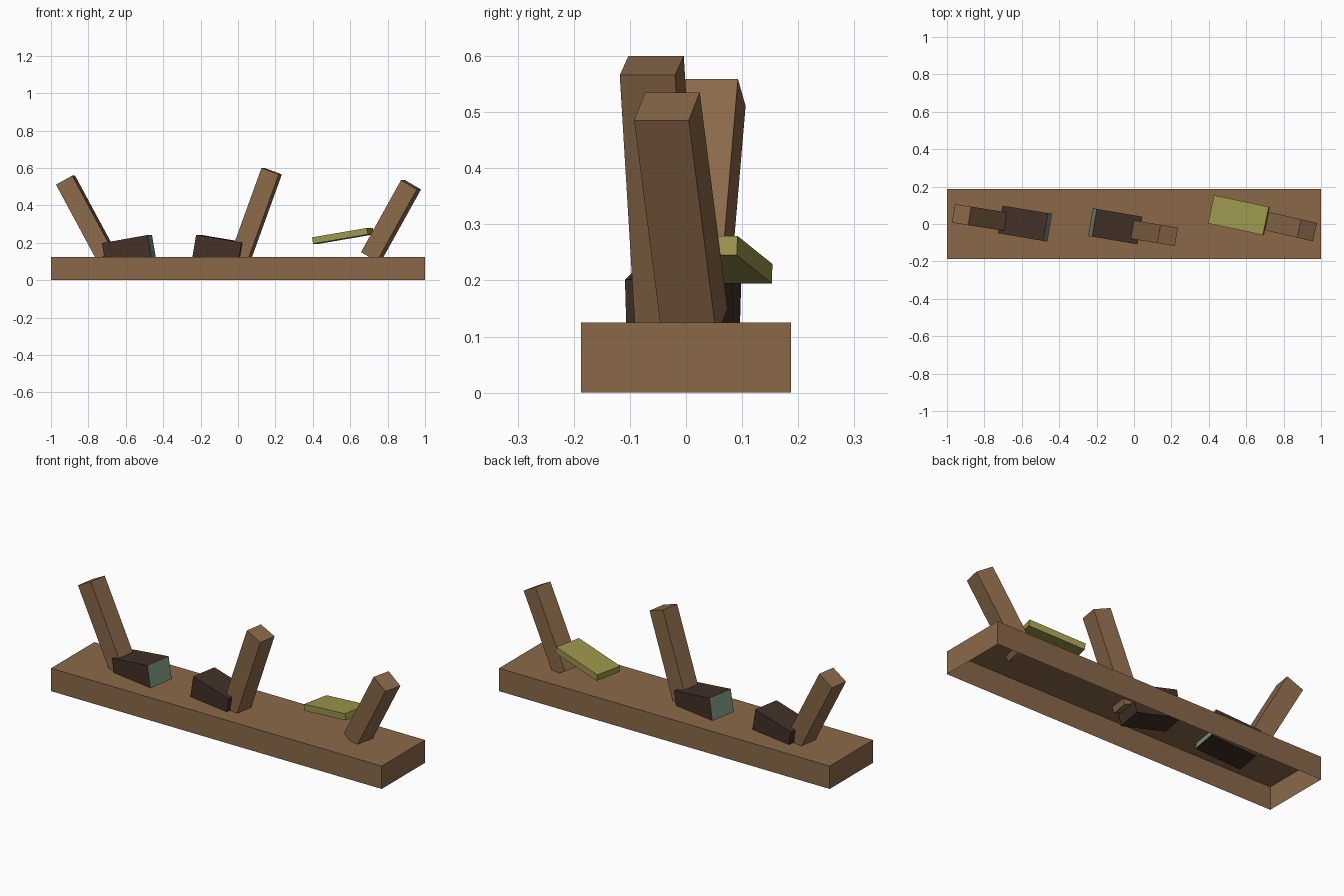
import bpy
import bmesh
from math import radians
from mathutils import Euler, Vector

default = bpy.data.objects.get("Cube")
if default:
    bpy.data.objects.remove(default, do_unlink=True)


def material(name, rgb):
    """Flat material from 0-255 display values, stored as linear."""
    linear = [((c / 255 + 0.055) / 1.055) ** 2.4 for c in rgb]
    mat = bpy.data.materials.new(name)
    mat.use_nodes = True
    mat.diffuse_color = (*linear, 1)
    mat.node_tree.nodes["Principled BSDF"].inputs["Base Color"].default_value = (*linear, 1)
    return mat


wood = material("brown wood", (138, 105, 73))
dark = material("dark brown", (66, 49, 39))
green = material("grey green", (125, 152, 132))
olive = material("olive yellow", (156, 150, 76))


def box(name, size, centre, mats, pitch=0, yaw=0, end=0, open_bottom=False):
    """Box turned about y then z; end = +1/-1 gives that x face the second material."""
    bm = bmesh.new()
    bmesh.ops.create_cube(bm, size=1)
    bmesh.ops.scale(bm, vec=size, verts=bm.verts)
    bm.normal_update()
    if end:
        for face in bm.faces:
            face.material_index = int(face.normal.x * end > 0.9)
    if open_bottom:
        bottom = [f for f in bm.faces if f.normal.z < -0.9]
        bmesh.ops.delete(bm, geom=bottom, context='FACES_ONLY')
    mesh = bpy.data.meshes.new(name)
    bm.to_mesh(mesh)
    bm.free()
    for mat in mats:
        mesh.materials.append(mat)
    obj = bpy.data.objects.new(name, mesh)
    obj.location = centre
    obj.rotation_euler = (0, radians(pitch), radians(yaw))
    bpy.context.collection.objects.link(obj)
    return obj


def post(name, top, length, lean, yaw):
    """Square post placed by the centre of its top end."""
    axis = Euler((0, radians(lean), radians(yaw))).to_matrix() @ Vector((0, 0, 1))
    box(name, (0.1, 0.1, length), Vector(top) - axis * length / 2, [wood], lean, yaw)


# Hollow base, open underneath
box("base", (2, 0.374, 0.125), (0, 0, 0.0625), [wood], open_bottom=True)

# Leaning posts
post("right_post", (-0.922, 0.05, 0.535), 0.46, -28.6, -9)
post("middle_post", (0.18, -0.061, 0.583), 0.5, 20.1, -9.5)
post("left_post", (0.925, -0.034, 0.51), 0.443, 29.7, -13)

# Sunken blocks with one green end each
block = (0.25, 0.15, 0.15)
box("right_block", block, (-0.581, 0.002, 0.146), [dark, green], -10, -9.5, end=1)
box("middle_block", block, (-0.102, -0.012, 0.148), [dark, green], 9.5, -9.7, end=-1)

# Tilted board resting on the left post
box("board", (0.304, 0.154, 0.035), (0.561, 0.047, 0.237), [olive], -9.5, -12)
